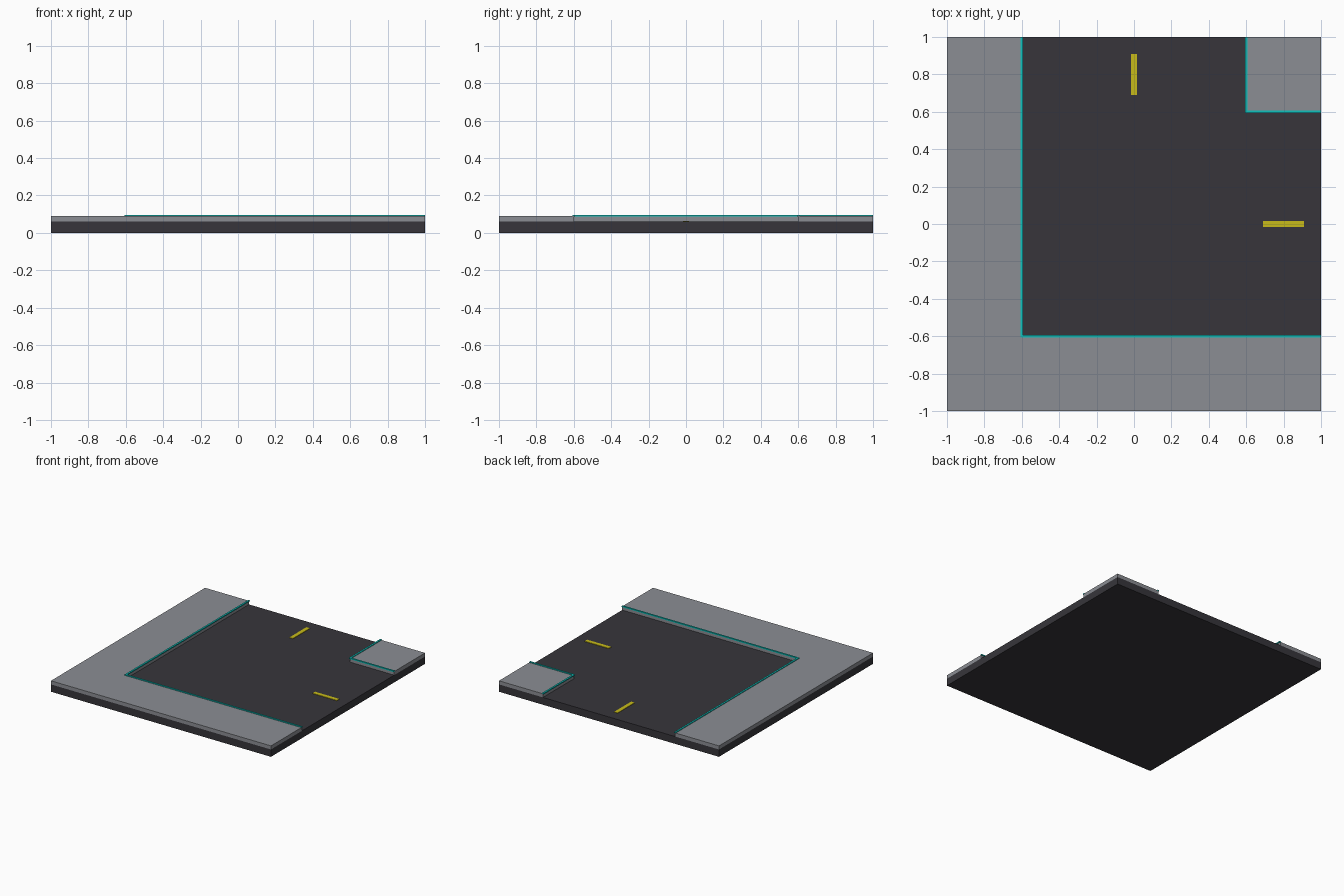
import bpy, bmesh

if "Cube" in bpy.data.objects:
    bpy.data.objects.remove(bpy.data.objects["Cube"])


def material(name, rgb):
    m = bpy.data.materials.new(name)
    m.diffuse_color = (*rgb, 1)
    m.use_nodes = True
    m.node_tree.nodes["Principled BSDF"].inputs["Base Color"].default_value = m.diffuse_color
    return m


asphalt = material("dark asphalt", (0.038, 0.036, 0.043))
concrete = material("grey concrete", (0.26, 0.27, 0.295))
teal = material("teal glow", (0.005, 0.55, 0.51))
yellow = material("lane yellow", (0.58, 0.50, 0.01))


def prism(name, outline, z0, z1, mat):
    """Extrude a flat outline (counter-clockwise) from z0 up to z1."""
    bm = bmesh.new()
    face = bm.faces.new([bm.verts.new((x, y, z0)) for x, y in outline])
    ext = bmesh.ops.extrude_face_region(bm, geom=[face])
    for v in ext["geom"]:
        if isinstance(v, bmesh.types.BMVert):
            v.co.z = z1
    bmesh.ops.recalc_face_normals(bm, faces=bm.faces)
    mesh = bpy.data.meshes.new(name)
    bm.to_mesh(mesh)
    bm.free()
    mesh.materials.append(mat)
    obj = bpy.data.objects.new(name, mesh)
    bpy.context.collection.objects.link(obj)
    return obj


def rect(x0, x1, y0, y1):
    return [(x0, y0), (x1, y0), (x1, y1), (x0, y1)]


ROAD, WALK, TRIM = 0.06, 0.09, 0.096
E = 0.6    # kerb line
W = 0.007  # half width of the trim

# Road slab
prism("road_slab", rect(-1, 1, -1, 1), 0, ROAD, asphalt)

# Outer L-shaped pavement and the inner corner pavement
prism("outer_pavement", [(-1, -1), (1, -1), (1, -E), (-E, -E), (-E, 1), (-1, 1)],
      ROAD, WALK, concrete)
prism("corner_pavement", rect(E, 1, E, 1), ROAD, WALK, concrete)

# Glowing trim strips along the kerbs
a, b = E - W, E + W
prism("outer_kerb_trim", [(-b, -b), (1, -b), (1, -a), (-a, -a), (-a, 1), (-b, 1)],
      WALK - 0.003, TRIM, teal)
prism("corner_kerb_trim", [(a, a), (1, a), (1, b), (b, b), (b, 1), (a, 1)],
      WALK - 0.003, TRIM, teal)

# Lane dashes at both road ends
prism("lane_dash_right", rect(0.69, 0.91, -0.016, 0.016), ROAD, ROAD + 0.004, yellow)
prism("lane_dash_back", rect(-0.016, 0.016, 0.69, 0.91), ROAD, ROAD + 0.004, yellow)
